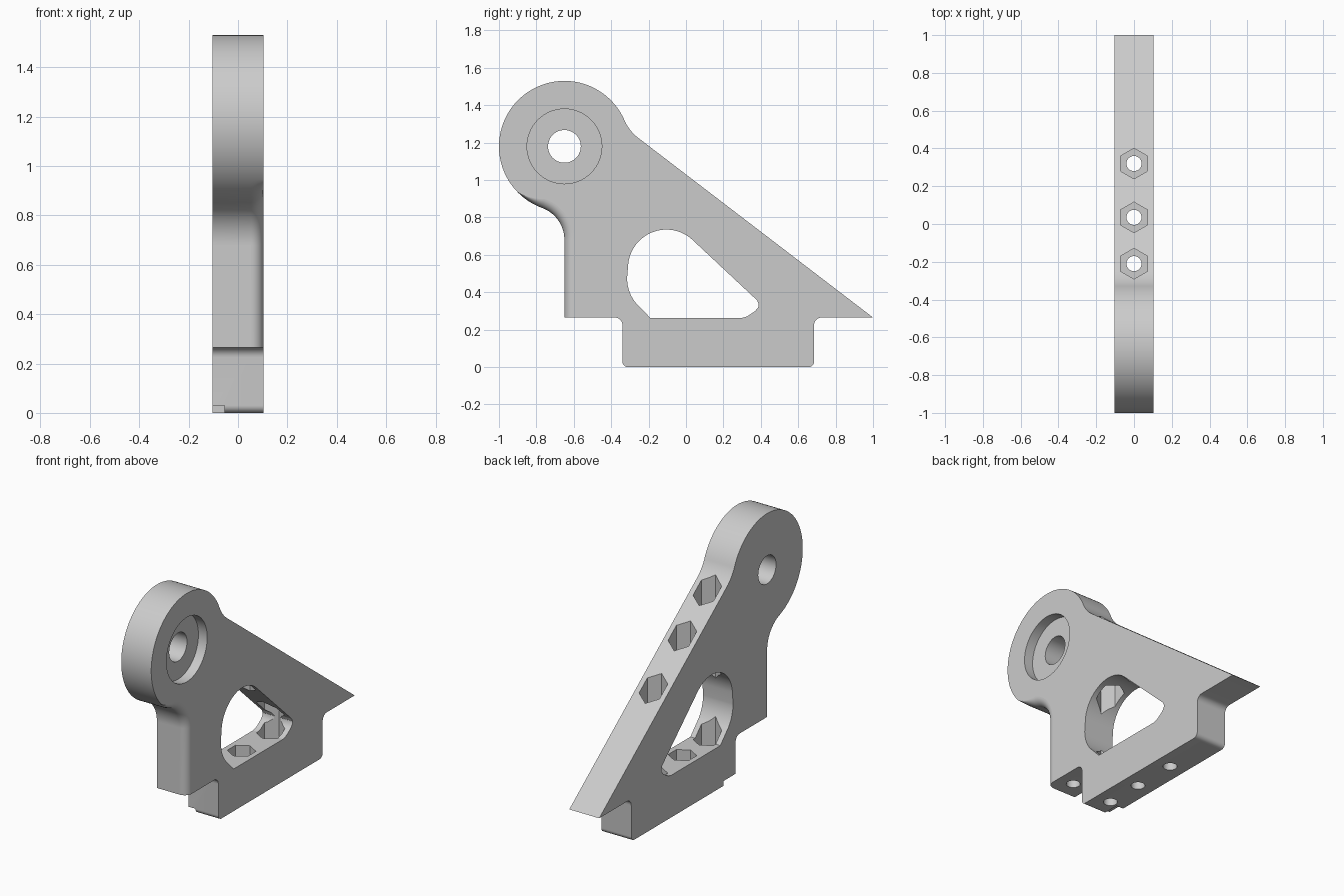
import bpy, bmesh
from math import sin, cos, radians, pi

old = bpy.data.objects.get("Cube")
if old:
    bpy.data.objects.remove(old, do_unlink=True)

HALF = 0.103       # half thickness of the plate
ROUND = 0.05       # rounding on the front edge
RING = (-0.65, 1.18)

grey = bpy.data.materials.new("light grey")
grey.use_nodes = True
grey.diffuse_color = (0.6, 0.6, 0.6, 1)
grey.node_tree.nodes["Principled BSDF"].inputs["Base Color"].default_value = (0.6, 0.6, 0.6, 1)


def arc(cy, cz, r, a0, a1, n):
    """Points of an arc in the y-z plane, angles in degrees."""
    angles = [radians(a0 + (a1 - a0) * i / n) for i in range(n + 1)]
    return [(cy + r * cos(a), cz + r * sin(a)) for a in angles]


def loft(name, layers):
    """Closed solid through equal-length loops of 3D points."""
    bm = bmesh.new()
    loops = [[bm.verts.new(p) for p in layer] for layer in layers]
    for a, b in zip(loops, loops[1:]):
        for i in range(len(a)):
            j = (i + 1) % len(a)
            bm.faces.new((a[i], a[j], b[j], b[i]))
    bm.faces.new(loops[0][::-1])
    bm.faces.new(loops[-1])
    bmesh.ops.recalc_face_normals(bm, faces=bm.faces[:])
    mesh = bpy.data.meshes.new(name)
    bm.to_mesh(mesh)
    bm.free()
    obj = bpy.data.objects.new(name, mesh)
    bpy.context.collection.objects.link(obj)
    mesh.materials.append(grey)
    return obj


def side_prism(name, pts, x0, x1):
    return loft(name, [[(x, y, z) for y, z in pts] for x in (x0, x1)])


def upright_prism(name, y, r, sides, z0, z1):
    turn = pi / 2
    ring = [(r * cos(turn + 2 * pi * i / sides), y + r * sin(turn + 2 * pi * i / sides))
            for i in range(sides)]
    return loft(name, [[(px, py, z) for px, py in ring] for z in (z0, z1)])


# Side outline: each point carries the direction in which the front edge rounds in
outline = []
for i, (y, z) in enumerate(arc(*RING, 0.35, 23.5, 250, 90)):
    angle = 23.5 + 226.5 * i / 90
    w = max(0, (angle - 225) / 25) / 0.35
    outline.append((y, z, (RING[0] - y) * w, (RING[1] - z) * w))
neck = (-0.832, 0.68)
for y, z in arc(*neck, 0.182, 70, 0, 24)[1:]:
    outline.append((y, z, (y - neck[0]) / 0.182, (z - neck[1]) / 0.182))
outline.append((-0.65, 0.265, 1, 0))
foot = (arc(-0.38, 0.225, 0.04, 90, 0, 8) + arc(-0.31, 0.03, 0.03, 180, 270, 8)
        + arc(0.655, 0.03, 0.03, 270, 360, 8) + arc(0.725, 0.225, 0.04, 180, 90, 8))
slope = [(1.0, 0.265)] + arc(-0.11, 1.415, 0.239, 232.6, 203.5, 14)[:-1]
outline += [(y, z, 0, 0) for y, z in foot + slope]

# Plate body, with the front edge rounded on its left side
steps = [(-HALF, 0)]
for i in range(11):
    t = pi / 2 * i / 10
    steps.append((HALF - ROUND + ROUND * sin(t), ROUND * (1 - cos(t))))
body = loft("bracket_body", [[(x, y + d * dy, z + d * dz) for y, z, dy, dz in outline]
                             for x, d in steps])

# Cutters
cutters = []
window = ([(-0.19, 0.262), (0.295, 0.262), (0.325, 0.27), (0.37, 0.3), (0.386, 0.32),
           (0.389, 0.337), (0.38, 0.357)]
          + arc(-0.105, 0.53, 0.205, 47, 178, 36) + arc(-0.105, 0.475, 0.21, 180, 218, 12))
cutters.append(side_prism("window_cutter", window, -0.3, 0.3))
cutters.append(side_prism("pivot_hole_cutter", arc(*RING, 0.0875, 0, 352.5, 47), -0.3, 0.3))
cutters.append(side_prism("counterbore_cutter", arc(*RING, 0.2, 0, 354.375, 63), HALF - 0.06, 0.3))
for y in (-0.21, 0.035, 0.32):
    cutters.append(upright_prism("nut_pocket_cutter", y, 0.081, 6, 0.17, 1.5))
    cutters.append(upright_prism("bolt_hole_cutter", y, 0.04, 32, -0.1, 0.2))
cutters.append(upright_prism("front_bolt_hole_cutter", -0.54, 0.04, 32, 0.2, 0.5))
notch = [(-0.4, -0.1), (-0.22, -0.1), (-0.22, 0.03), (-0.4, 0.03)]
cutters.append(side_prism("notch_cutter", notch, -0.3, -0.055))

# Apply the cuts and drop the cutters
bpy.context.view_layer.objects.active = body
for cutter in cutters:
    cutter.hide_render = True
    mod = body.modifiers.new(cutter.name, "BOOLEAN")
    mod.operation = "DIFFERENCE"
    mod.solver = "EXACT"
    mod.object = cutter
    bpy.ops.object.modifier_apply(modifier=mod.name)
    bpy.data.objects.remove(cutter, do_unlink=True)

# Smooth curved walls, keep the large planes flat
bpy.ops.object.select_all(action="DESELECT")
body.select_set(True)
bpy.ops.object.shade_smooth_by_angle(angle=radians(30))
for poly in body.data.polygons:
    if poly.area > 0.05 or abs(poly.normal.x) > 0.999:
        poly.use_smooth = False
